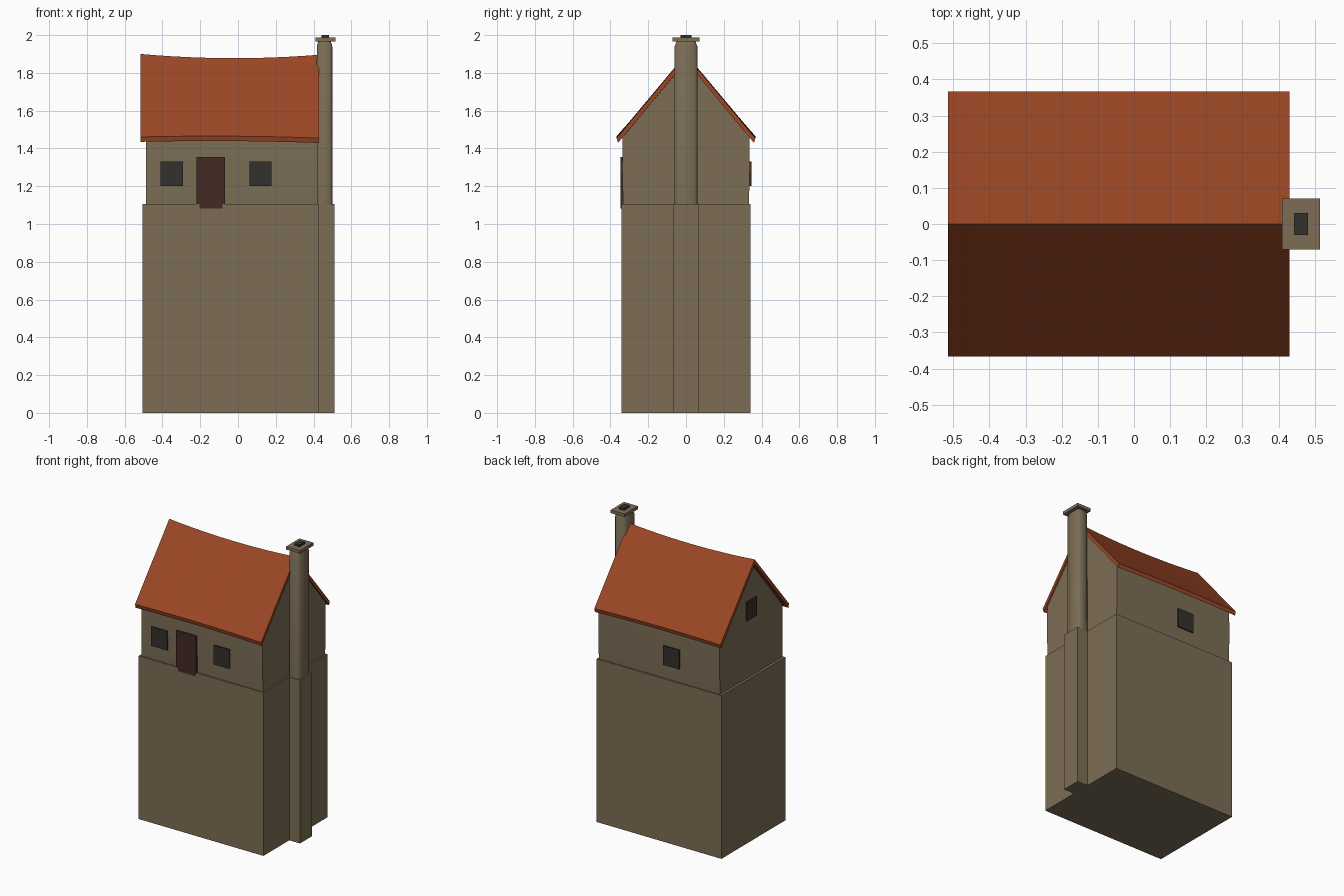
import bpy, bmesh, math

if "Cube" in bpy.data.objects:
    bpy.data.objects.remove(bpy.data.objects["Cube"])


def material(name, rgb):
    m = bpy.data.materials.new(name)
    m.diffuse_color = (*rgb, 1)
    m.use_nodes = True
    m.node_tree.nodes["Principled BSDF"].inputs["Base Color"].default_value = m.diffuse_color
    return m


STONE = material("stone", (0.20, 0.155, 0.092))
TILE = material("roof_tile", (0.33, 0.062, 0.018))
DOOR = material("dark_wood", (0.056, 0.024, 0.016))
GLASS = material("dark_glass", (0.034, 0.031, 0.025))


def loft(name, rings, mat, smooth=None):
    """Skin a list of equal-length closed rings and cap both ends."""
    bm = bmesh.new()
    rows = [[bm.verts.new(p) for p in r] for r in rings]
    n = len(rows[0])
    for a, b in zip(rows, rows[1:]):
        for i in range(n):
            j = (i + 1) % n
            bm.faces.new((a[i], a[j], b[j], b[i]))
    bm.faces.new(rows[0][::-1])
    bm.faces.new(rows[-1])
    bmesh.ops.recalc_face_normals(bm, faces=bm.faces)
    me = bpy.data.meshes.new(name)
    bm.to_mesh(me)
    bm.free()
    ob = bpy.data.objects.new(name, me)
    bpy.context.collection.objects.link(ob)
    me.materials.append(mat)
    if smooth:
        bpy.ops.object.select_all(action='DESELECT')
        ob.select_set(True)
        bpy.context.view_layer.objects.active = ob
        bpy.ops.object.shade_smooth_by_angle(angle=math.radians(smooth))
    return ob


def box(name, x, y, z, mat):
    return loft(name, [[(x[0], y[0], h), (x[1], y[0], h), (x[1], y[1], h), (x[0], y[1], h)]
                       for h in z], mat)


def chamfered(cx, hx, hy, c, z):
    """Rectangle ring with cut corners."""
    pts = [(hx, hy - c), (hx - c, hy), (c - hx, hy), (-hx, hy - c),
           (-hx, c - hy), (c - hx, -hy), (hx - c, -hy), (hx, c - hy)]
    return [(cx + px, py, z) for px, py in pts]


# Tall plinth and the chimney foot on its right side
box("plinth", (-0.505, 0.43), (-0.342, 0.342), (0, 1.105), STONE)
box("chimney_foot", (0.40, 0.51), (-0.065, 0.065), (0, 1.105), STONE)

# House walls with gable ends
gable = [(-0.333, 1.10), (0.333, 1.10), (0.338, 1.30), (0.335, 1.458),
         (0, 1.868), (-0.335, 1.458), (-0.338, 1.30)]
loft("house_walls", [[(x, y, z) for y, z in gable] for x in (-0.488, 0.42)], STONE, 30)

# Sagging roof: same section along x, ridge and eaves curved a little
rings = []
for i in range(13):
    t = i / 6 - 1
    x = -0.0425 + 0.4725 * t
    ridge = 1.878 + 0.02 * t * t - 0.002 * t
    eave = 1.465 - 0.007 * t * t - 0.003 * t
    rings.append([(x, 0, ridge), (x, 0.367, eave), (x, 0.36, eave - 0.026),
                  (x, 0, ridge - 0.034), (x, -0.36, eave - 0.026), (x, -0.367, eave)])
loft("roof", rings, TILE, 30)

# Chimney stack, cap and flue
loft("chimney_stack", [chamfered(0.458, 0.042, 0.061, 0.014, 1.10),
                       chamfered(0.458, 0.041, 0.060, 0.014, 1.94),
                       chamfered(0.458, 0.033, 0.050, 0.012, 1.968)], STONE, 50)
box("chimney_cap", (0.41, 0.515), (-0.071, 0.071), (1.966, 1.987), STONE)
box("chimney_flue", (0.443, 0.482), (-0.03, 0.03), (1.98, 2.0), GLASS)


# Windows: thin plates with wooden edges, glass on the outward face
def window(name, x, y, z, axis, sign):
    ob = box(name, x, y, z, DOOR)
    ob.data.materials.append(GLASS)
    for f in ob.data.polygons:
        if f.normal[axis] * sign > 0.9:
            f.material_index = 1


window("front_window_left", (-0.41, -0.29), (-0.346, -0.337), (1.20, 1.33), 1, -1)
window("front_window_right", (0.06, 0.177), (-0.346, -0.337), (1.20, 1.33), 1, -1)
window("back_window", (-0.19, -0.07), (0.337, 0.346), (1.20, 1.33), 1, 1)
window("gable_window", (-0.495, -0.486), (-0.055, 0.055), (1.495, 1.625), 0, -1)

# Door and its threshold reaching just over the plinth edge
box("door", (-0.22, -0.07), (-0.347, -0.33), (1.105, 1.355), DOOR)
box("door_threshold", (-0.205, -0.083), (-0.347, -0.33), (1.083, 1.107), DOOR)
